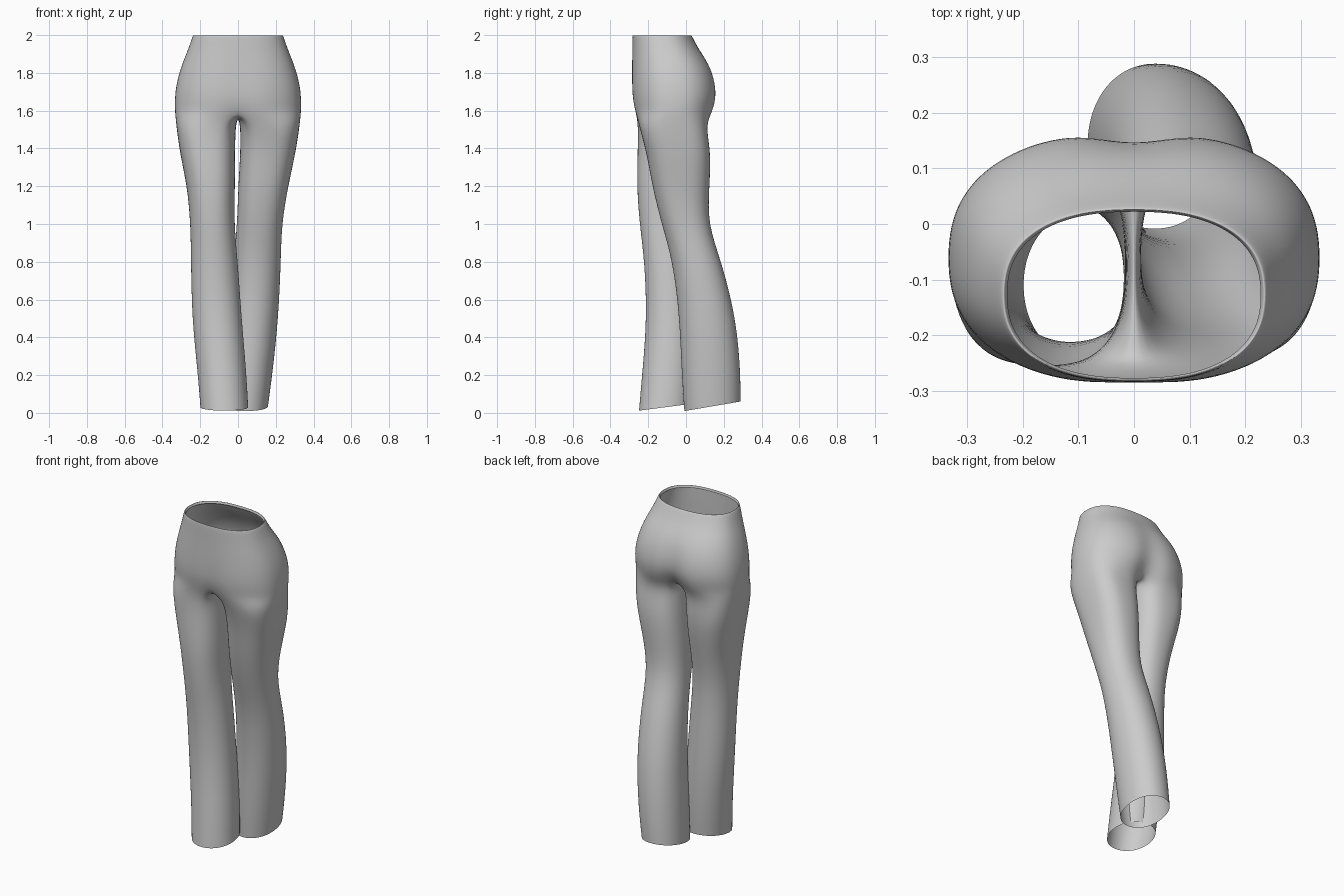
import bpy
import bmesh
from math import cos, sin, pi, exp, copysign

cube = bpy.data.objects.get("Cube")
if cube:
    bpy.data.objects.remove(cube, do_unlink=True)

HALF = 16    # segments round one hip, front seam to back seam
STRIP = 7    # inner points along the crotch seam

# Hip sections: height, half width, front y, back y, seat cleft depth
HIPS = [
    (2.0, .24, -.285, .03, 0),
    (1.93, .262, -.285, .065, 0),
    (1.85, .297, -.288, .128, .01),
    (1.75, .327, -.291, .164, .02),
    (1.66, .337, -.289, .17, .03),
    (1.59, .335, -.275, .15, .06),
]
# Leg sections: height, inner x, outer x, front y, back y
LEFT_LEG = [
    (1.52, .012, .327, -.25, .105),
    (1.38, .012, .307, -.21, .134),
    (1.2, 0, .266, -.18, .125),
    (1.0, -.005, .232, -.13, .115),
    (.8, -.025, .228, -.07, .19),
    (.5, -.05, .215, -.035, .267),
    (.22, -.075, .185, -.025, .29),
    (.035, -.085, .16, -.01, .29),
]
RIGHT_LEG = [
    (1.52, .012, .327, -.255, .105),
    (1.38, .015, .31, -.257, .115),
    (1.2, .015, .27, -.262, .08),
    (1.0, .02, .252, -.247, .04),
    (.8, 0, .25, -.22, .04),
    (.5, -.02, .245, -.208, .05),
    (.22, -.045, .215, -.232, .045),
    (.03, -.055, .2, -.25, .03),
]


def rounded(angle, power):
    """Point on a unit superellipse."""
    def bend(v):
        return copysign(abs(v) ** (2 / power), v)
    return bend(cos(angle)), bend(sin(angle))


def hip_ring(bm, z, width, front, back, cleft, scale=1.0):
    """Closed ring from the front seam, round the left hip, to the back and on."""
    ring = []
    mid, depth = (front + back) / 2, (back - front) / 2
    for i in range(2 * HALF):
        u, v = rounded(-pi / 2 + pi * i / HALF, 2.4)
        x, y = width * u * scale, mid + depth * v * scale
        dent = cleft * exp(-(x / .06) ** 2)
        y -= dent if v > 0 else -dent * .3
        ring.append(bm.verts.new((x, y, z)))
    return ring


def leg_ring(bm, side, row, power, tilt):
    z, inner, outer, front, back = row
    count = HALF + STRIP + 1
    ring = []
    for i in range(count):
        u, v = rounded(-2 * pi / 3 + 2 * pi * i / count, power)
        x = (inner + outer) / 2 + (outer - inner) / 2 * u
        y = (front + back) / 2 + (back - front) / 2 * v
        height = z + tilt * (back - front) / 2 * v
        ring.append(bm.verts.new((side * x, y, height)))
    return ring


def bridge(bm, upper, lower):
    n = len(upper)
    for i in range(n):
        j = (i + 1) % n
        bm.faces.new((upper[i], lower[i], lower[j], upper[j]))


bm = bmesh.new()

# Waist lip and hips
lip = hip_ring(bm, 1.985, .24, -.285, .03, 0, scale=.955)
rim = hip_ring(bm, *HIPS[0], scale=.975)
rings = [lip, rim] + [hip_ring(bm, *row) for row in HIPS]
for upper, lower in zip(rings, rings[1:]):
    bridge(bm, upper, lower)

# Crotch seam joining the back of the hip ring to the front
split = rings[-1]
front_seam, back_seam = split[0], split[HALF]
seam = []
for i in range(STRIP):
    t = (i + 1) / (STRIP + 1)
    point = back_seam.co.lerp(front_seam.co, t)
    point.z -= .025 * sin(pi * t)
    seam.append(bm.verts.new(point))

# Legs
left_top = split[:HALF + 1] + seam
right_top = [front_seam] + split[:HALF - 1:-1] + seam
for side, top, rows, slope in ((1, left_top, LEFT_LEG, .17),
                               (-1, right_top, RIGHT_LEG, .13)):
    upper = top
    for k, row in enumerate(rows):
        power = max(2.1, 2.8 - .2 * k)
        tilt = slope if k == len(rows) - 1 else 0
        lower = leg_ring(bm, side, row, power, tilt)
        bridge(bm, upper, lower)
        upper = lower

bmesh.ops.recalc_face_normals(bm, faces=bm.faces)
mesh = bpy.data.meshes.new("trousers")
bm.to_mesh(mesh)
bm.free()
trousers = bpy.data.objects.new("trousers", mesh)
bpy.context.collection.objects.link(trousers)

# Cloth colour
color = (.6, .6, .6, 1)
cloth = bpy.data.materials.new("grey_cloth")
cloth.use_nodes = True
cloth.diffuse_color = color
cloth.node_tree.nodes["Principled BSDF"].inputs["Base Color"].default_value = color
mesh.materials.append(cloth)

# Smooth surface
mesh.shade_smooth()
subdivision = trousers.modifiers.new("smooth_cloth", "SUBSURF")
subdivision.levels = subdivision.render_levels = 2
